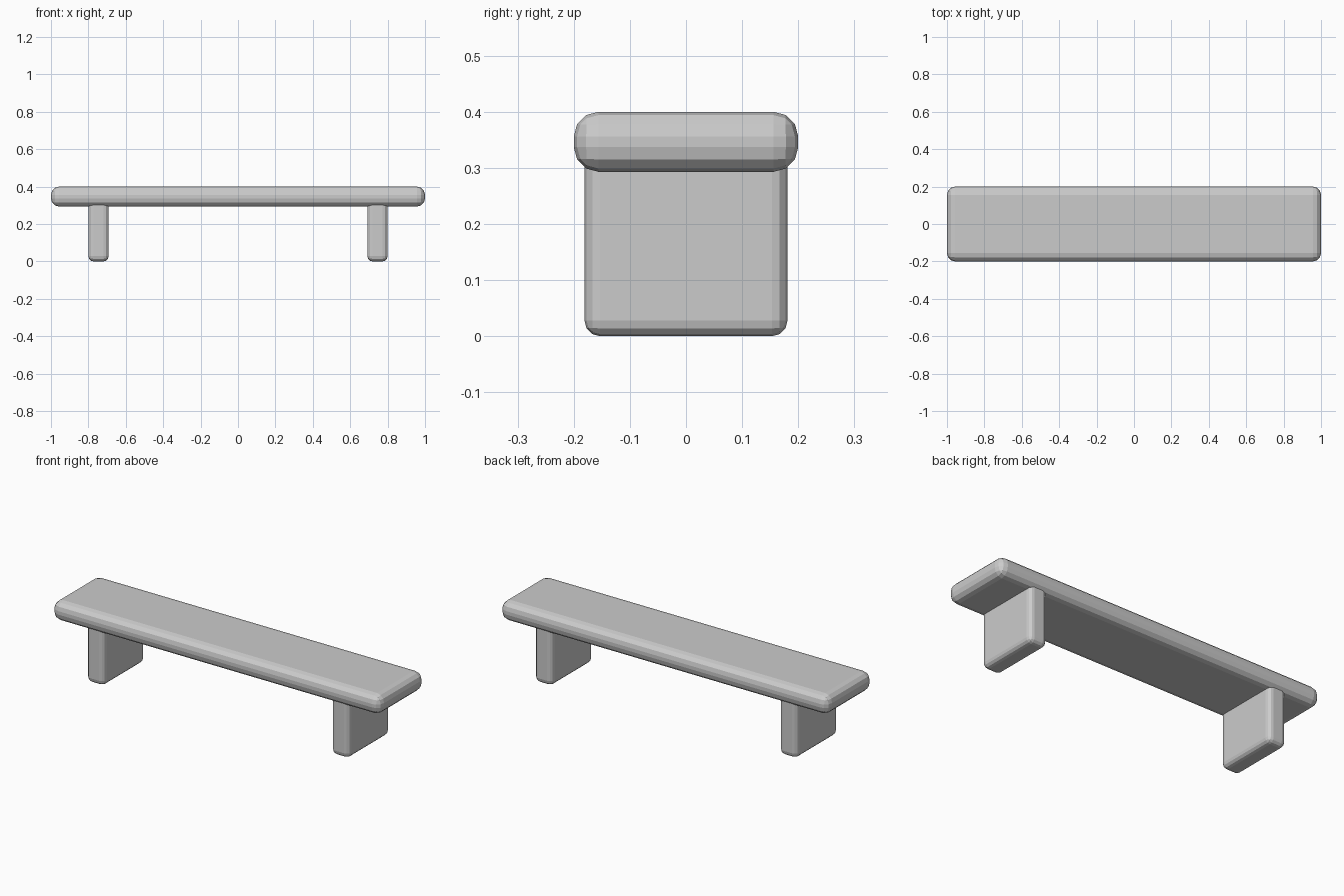
import bpy

default = bpy.data.objects.get("Cube")
if default:
    bpy.data.objects.remove(default, do_unlink=True)

# Single plain grey finish
grey = bpy.data.materials.new("plain grey")
grey.use_nodes = True
colour = (0.6, 0.6, 0.6, 1)
grey.diffuse_color = colour
grey.node_tree.nodes["Principled BSDF"].inputs["Base Color"].default_value = colour


def rounded_box(name, size, location, radius):
    """Box with three-segment rounded edges."""
    bpy.ops.mesh.primitive_cube_add(size=1, location=location)
    box = bpy.context.object
    box.name = name
    box.scale = size
    bpy.ops.object.transform_apply(location=False, rotation=False, scale=True)
    bevel = box.modifiers.new("rounded edges", "BEVEL")
    bevel.width = radius
    bevel.segments = 3
    box.data.materials.append(grey)
    return box


# Long seat slab
rounded_box("seat", (2, 0.4, 0.107), (0, 0, 0.3465), 0.044)

# Slab legs, reaching up into the seat
for side, name in ((1, "left_leg"), (-1, "right_leg")):
    rounded_box(name, (0.108, 0.362, 0.34), (side * 0.746, 0, 0.17), 0.028)
